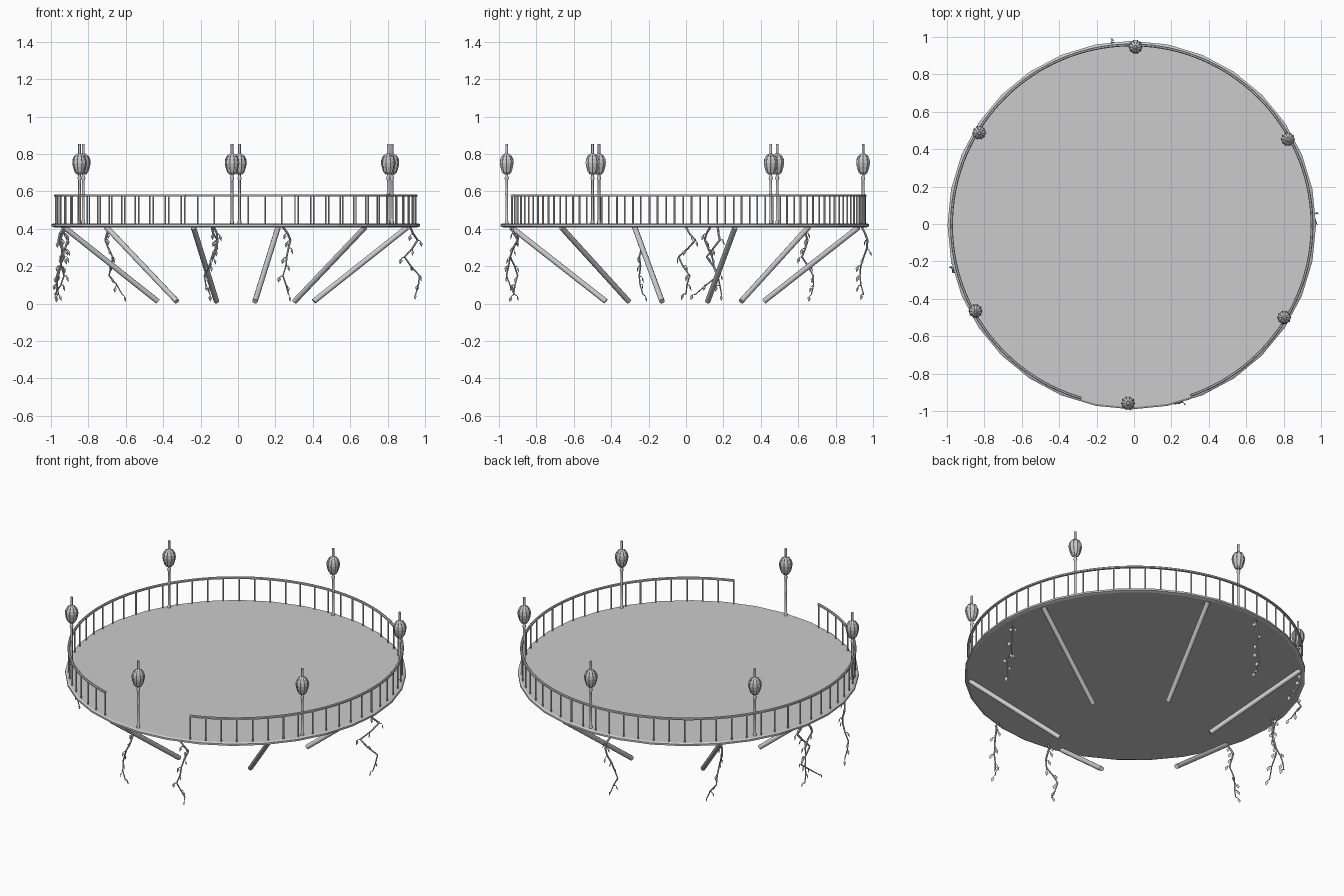
import bpy, bmesh, math, random
from mathutils import Vector, Matrix

if "Cube" in bpy.data.objects:
    bpy.data.objects.remove(bpy.data.objects["Cube"])

random.seed(4)
CX, CY = -0.012, -0.006          # platform centre
grey = bpy.data.materials.new("plain grey")
grey.diffuse_color = (0.6, 0.6, 0.6, 1)
grey.use_nodes = True
grey.node_tree.nodes["Principled BSDF"].inputs["Base Color"].default_value = grey.diffuse_color


def polar(r, deg, z):
    a = math.radians(deg)
    return Vector((CX + r * math.cos(a), CY + r * math.sin(a), z))


def finish(bm, name, smooth=False):
    bmesh.ops.recalc_face_normals(bm, faces=bm.faces)
    me = bpy.data.meshes.new(name)
    bm.to_mesh(me)
    bm.free()
    me.materials.append(grey)
    ob = bpy.data.objects.new(name, me)
    bpy.context.collection.objects.link(ob)
    if smooth:
        bpy.context.view_layer.objects.active = ob
        ob.select_set(True)
        bpy.ops.object.shade_smooth_by_angle(angle=math.radians(50))
        ob.select_set(False)
    return ob


def tube(bm, p, q, r1, r2=None, n=8):
    """Straight rod from p to q."""
    d = q - p
    m = Matrix.Translation((p + q) / 2) @ d.to_track_quat('Z', 'Y').to_matrix().to_4x4()
    bmesh.ops.create_cone(bm, cap_ends=True, segments=n, radius1=r1,
                          radius2=r1 if r2 is None else r2, depth=d.length, matrix=m)


def lathe(bm, profile, n, centre, start=0.0):
    """Closed solid of revolution with capped ends."""
    rings = []
    for r, z in profile:
        rings.append([bm.verts.new((centre[0] + r * math.cos(start + 2 * math.pi * i / n),
                                    centre[1] + r * math.sin(start + 2 * math.pi * i / n), z))
                      for i in range(n)])
    for a, b in zip(rings, rings[1:]):
        for i in range(n):
            j = (i + 1) % n
            bm.faces.new((a[i], a[j], b[j], b[i]))
    bm.faces.new(rings[0][::-1])
    bm.faces.new(rings[-1])


# round deck with a slim stepped rim
bm = bmesh.new()
lathe(bm, [(0.968, 0.407), (0.985, 0.413), (0.985, 0.424), (0.975, 0.43)], 32, (CX, CY))
finish(bm, "deck")

# railing: curved hand rail with a front opening, and thin balusters
A0, A1, N = -71.0, 253.8, 60
bm = bmesh.new()
prev = None
for i in range(N * 2 + 1):
    a = A0 + (A1 - A0) * i / (N * 2)
    ring = [bm.verts.new(polar(r, a, z)) for r, z in
            ((0.956, 0.572), (0.971, 0.572), (0.971, 0.580), (0.967, 0.584),
             (0.960, 0.584), (0.956, 0.580))]
    if prev:
        for k in range(6):
            bm.faces.new((prev[k], prev[(k + 1) % 6], ring[(k + 1) % 6], ring[k]))
    else:
        bm.faces.new(ring)
    prev = ring
bm.faces.new(prev[::-1])
finish(bm, "hand_rail")

bm = bmesh.new()
for i in range(N + 1):
    a = A0 + 0.2 + (A1 - A0 - 0.4) * i / N
    tube(bm, polar(0.9635, a, 0.425), polar(0.9635, a, 0.575), 0.0045, n=6)
finish(bm, "balusters")

# six lamp posts with ribbed lanterns
for k in range(6):
    c = polar(0.953, 28.8 + 60 * k, 0)
    bm = bmesh.new()
    lathe(bm, [(0.010, 0.425), (0.010, 0.44), (0.0075, 0.445), (0.0075, 0.58), (0.009, 0.585),
               (0.0075, 0.59), (0.0075, 0.66), (0.012, 0.672), (0.007, 0.682), (0.007, 0.855)],
          8, c)
    finish(bm, "lamp_post_%d" % (k + 1), True)
    bm = bmesh.new()
    prof = [(0.012, 0.692), (0.024, 0.705), (0.032, 0.73), (0.036, 0.752),
            (0.034, 0.772), (0.026, 0.788), (0.016, 0.796), (0.010, 0.803)]
    lathe(bm, prof, 10, c)
    for j in range(10):                      # ribs along the lantern edges
        d = Vector((math.cos(j * math.pi / 5), math.sin(j * math.pi / 5), 0))
        for (r1, z1), (r2, z2) in zip(prof[:-2], prof[1:-1]):
            tube(bm, c + d * r1 + Vector((0, 0, z1)), c + d * r2 + Vector((0, 0, z2)), 0.003, n=4)
    finish(bm, "lantern_%d" % (k + 1))

# six slanted struts under the deck
bm = bmesh.new()
for k in range(6):
    a = 16.3 + 60 * k
    tube(bm, polar(0.435, a, 0.0125), polar(0.955, a, 0.408), 0.0145, n=10)
finish(bm, "struts", True)


def leaf(bm, p, d, size):
    """Small pointed leaf, folded along its middle."""
    d = d.normalized()
    s = d.cross(Vector((0.3, 0.5, 0.8))).normalized()
    up = d.cross(s)
    pts = [p, p + d * size * 0.4 + s * size * 0.32, p + d * size,
           p + d * size * 0.4 - s * size * 0.32]
    top = p + d * size * 0.45 + up * size * 0.14
    low = p + d * size * 0.45 - up * size * 0.06
    v = [bm.verts.new(q) for q in pts]
    t, b = bm.verts.new(top), bm.verts.new(low)
    for i in range(4):
        bm.faces.new((v[i], v[(i + 1) % 4], t))
        bm.faces.new((v[(i + 1) % 4], v[i], b))


# hanging vines: crooked stems given as x, y, z points
Z = (0.41, 0.34, 0.25, 0.15, 0.05)
vines = [
    ((0.92, 0.96, 0.89, 0.97, 0.95), (0.0, 0.05, -0.04, 0.02, 0.0)),
    ((0.24, 0.28, 0.26, 0.24, 0.27), (-0.93, -0.90, -0.94, -0.96, -0.92)),
    ((-0.14, -0.11, -0.13, -0.18, -0.15), (-0.94, -0.90, -0.94, -0.90, -0.92)),
    ((-0.92, -0.95, -0.93, -0.97, -0.96), (-0.27, -0.24, -0.25, -0.25, -0.23)),
    ((-0.93, -0.96, -0.94, -0.96, -0.97), (0.13, 0.10, 0.14, 0.17, 0.19)),
    ((-0.94, -0.91, -0.95, -0.93, -0.98), (0.17, 0.18, 0.11, 0.17, 0.05)),
    ((-0.69, -0.71, -0.67, -0.69, -0.62), (0.64, 0.65, 0.62, 0.68, 0.67)),
    ((-0.13, -0.11, -0.14, -0.17, -0.13), (0.94, 0.97, 0.95, 0.93, 0.95)),
]
for n, (xs, ys) in enumerate(vines):
    pts = [Vector(p) for p in zip(xs, ys, Z)]
    bm = bmesh.new()
    for i, (p, q) in enumerate(zip(pts, pts[1:])):
        mid = (p + q) / 2 + Vector((random.uniform(-.008, .008), random.uniform(-.008, .008), 0))
        tube(bm, p, mid, 0.0065 - i * 0.0008, 0.006 - i * 0.0008, 6)
        tube(bm, mid, q, 0.006 - i * 0.0008, 0.0055 - i * 0.0008, 6)
        # side twigs, each ending in a leaf
        for base in (mid, q):
            a = random.uniform(0, 2 * math.pi)
            d = Vector((math.cos(a), math.sin(a), random.uniform(-0.7, 0.3)))
            tip = base + d * 0.016
            tip.x = max(-0.985, min(0.975, tip.x))
            tube(bm, base, tip, 0.003, 0.002, 4)
            leaf(bm, tip, Vector((d.x * 0.3, d.y * 0.3, -1)), 0.034)
    finish(bm, "vine_%d" % (n + 1))
